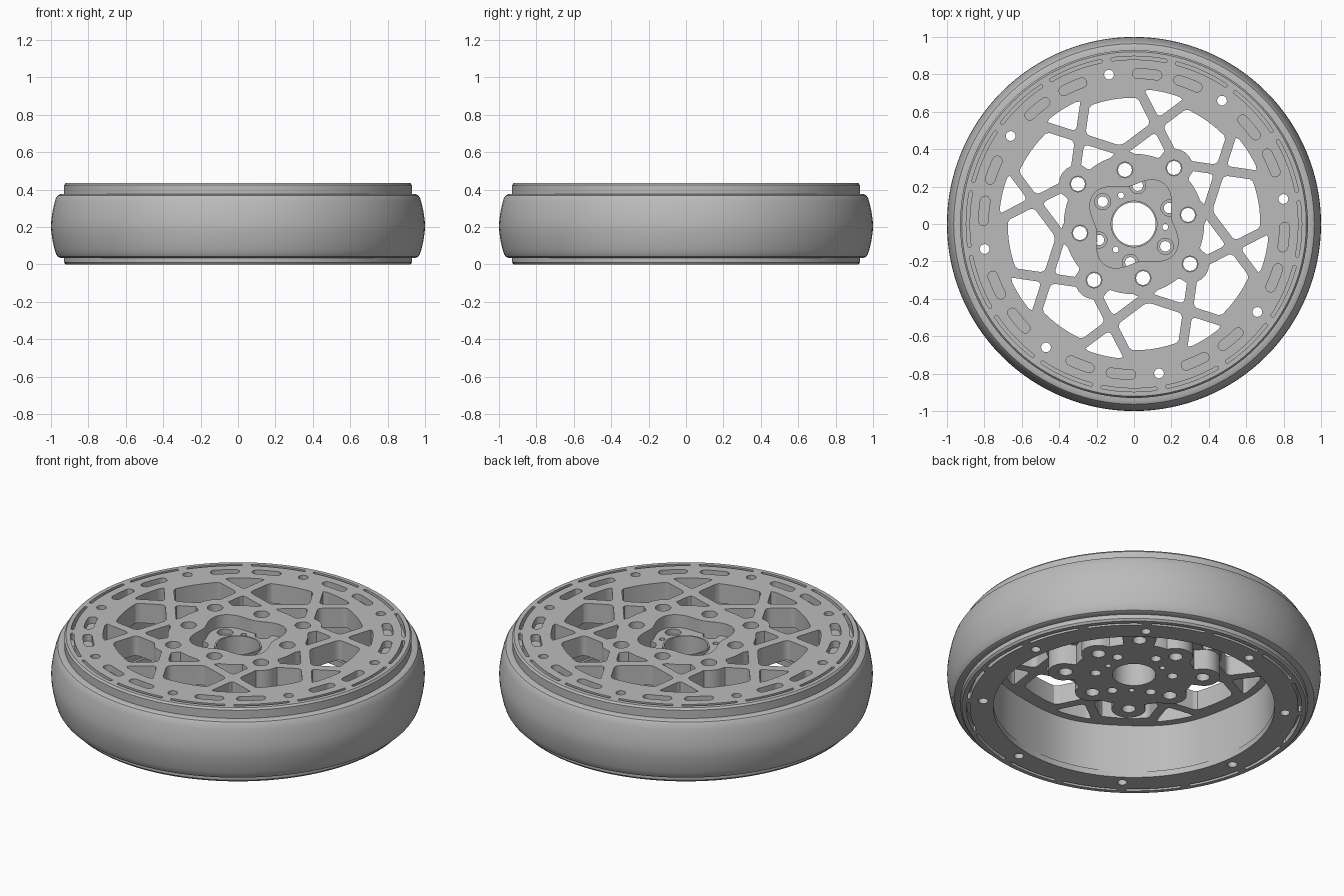
import bpy, bmesh, math
from mathutils import Vector
from mathutils.geometry import intersect_line_line_2d

cube = bpy.data.objects.get("Cube")
if cube:
    bpy.data.objects.remove(cube, do_unlink=True)

metal = bpy.data.materials.new("grey_metal")
metal.use_nodes = True
GREY = (0.5, 0.5, 0.5, 1)
metal.diffuse_color = GREY
metal.node_tree.nodes["Principled BSDF"].inputs["Base Color"].default_value = GREY

NODE = math.radians(9.5)      # rotation of the whole pattern
STEP = math.radians(45)
BAND, NODE_BAND = 0.722, 0.675  # inner radius of the outer band, and at its rivets
parts = []


def polar(r, a):
    return Vector((r * math.cos(a), r * math.sin(a)))


def angle(v):
    return math.atan2(v.y, v.x)


def finish(name, bm):
    bmesh.ops.remove_doubles(bm, verts=bm.verts, dist=1e-5)
    bmesh.ops.recalc_face_normals(bm, faces=bm.faces)
    mesh = bpy.data.meshes.new(name)
    bm.to_mesh(mesh)
    bm.free()
    mesh.materials.append(metal)
    ob = bpy.data.objects.new(name, mesh)
    bpy.context.collection.objects.link(ob)
    parts.append(ob)


def slab(name, loops, z0, z1):
    """Flat plate: the first loop is the outline, the rest are holes."""
    cu = bpy.data.curves.new(name + "_outline", "CURVE")
    cu.dimensions = "2D"
    cu.fill_mode = "BOTH"
    cu.extrude = (z1 - z0) / 2
    for pts in loops:
        sp = cu.splines.new("POLY")
        sp.points.add(len(pts) - 1)
        for p, v in zip(sp.points, pts):
            p.co = (v.x, v.y, 0, 1)
        sp.use_cyclic_u = True
    tmp = bpy.data.objects.new("outline_helper", cu)
    bpy.context.collection.objects.link(tmp)
    dg = bpy.context.evaluated_depsgraph_get()
    mesh = bpy.data.meshes.new_from_object(tmp.evaluated_get(dg))
    bm = bmesh.new()
    bm.from_mesh(mesh)
    bmesh.ops.translate(bm, verts=bm.verts, vec=(0, 0, (z0 + z1) / 2))
    bpy.data.objects.remove(tmp, do_unlink=True)
    bpy.data.curves.remove(cu)
    bpy.data.meshes.remove(mesh)
    finish(name, bm)


def lathe(name, profile, n=128):
    """Closed (radius, z) profile turned about the axle."""
    bm = bmesh.new()
    rings = [[bm.verts.new((*polar(r, math.tau * i / n), z)) for r, z in profile]
             for i in range(n)]
    for i in range(n):
        a, b = rings[i], rings[(i + 1) % n]
        for j in range(len(profile)):
            k = (j + 1) % len(profile)
            bm.faces.new((a[j], b[j], b[k], a[k]))
    finish(name, bm)


def circle(r, c=Vector((0, 0)), n=24):
    return [c + polar(r, math.tau * i / n) for i in range(n)]


def arc_slot(r, a, half_angle, half_width, n=10):
    """Round-ended slot following a circle about the axle."""
    angles = [a + half_angle * (2 * i / n - 1) for i in range(n + 1)]
    out = [polar(r + half_width, t) for t in angles]
    back = [polar(r - half_width, t) for t in reversed(angles)]

    def cap(t, turn):
        return [polar(r, t) + polar(half_width, t + turn * math.pi * k / 6)
                for k in range(1, 6)]
    return out + cap(angles[-1], 1) + back + list(reversed(cap(angles[0], -1)))


# Bolt bosses: alternately nearer and farther from the axle
BOSSES = [((0.293, 0.368)[k % 2], NODE + k * STEP) for k in range(8)]


def hub_radius(a):
    r = 0.325
    for d, b in BOSSES:
        s = 0.092 ** 2 - (d * math.sin(a - b)) ** 2
        if s > 0 and math.cos(a - b) > 0:
            r = max(r, d * math.cos(a - b) + math.sqrt(s))
    return r


def rounded(poly, cut=0.028):
    pts = []
    for i, v in enumerate(poly):
        p, q = poly[i - 1], poly[(i + 1) % len(poly)]
        a = v + (p - v).normalized() * min(cut, (p - v).length / 3)
        b = v + (q - v).normalized() * min(cut, (q - v).length / 3)
        for k in range(5):
            t = k / 4
            pts.append(a * (1 - t) ** 2 + v * 2 * t * (1 - t) + b * t * t)
    return pts


def window(poly, turn, band_radius):
    """Rounded opening, trimmed to arcs along the hub and the outer band."""
    def hub(a):
        return max(0.375, hub_radius(a + turn) + 0.01)

    def band(a):
        return band_radius

    pts, trail = rounded(poly), []
    for p, q in zip(pts, pts[1:] + pts[:1]):
        n = max(1, int((q - p).length / 0.012))
        for k in range(n):
            v = p.lerp(q, k / n)
            limit = band if v.length > band_radius else hub if v.length < hub(angle(v)) else None
            trail.append((v, limit))
    first = next(i for i, (v, s) in enumerate(trail) if s is None and trail[i - 1][1])
    trail = trail[first:] + trail[:first + 1]
    out, crossed = [], None
    for v, limit in trail:
        if limit:
            crossed = limit
            continue
        if crossed:
            a, b = angle(out[-1]), angle(v)
            n = max(2, int(abs(b - a) / 0.025))
            for k in range(1, n):
                t = a + (b - a) * k / n
                out.append(polar(crossed(t), t))
        out.append(v)
        crossed = None
    clean = []
    for v in out[:-1]:
        if not clean or (v - clean[-1]).length > 0.002:
            clean.append(v)
    return [polar(v.length, angle(v) + turn) for v in clean]


# Crossing spokes: each boss sends one spoke to either side of its axis
start, end = Vector((0.395, 0)), polar(0.72, math.radians(33.5))
along = (end - start).normalized()
side = Vector((-along.y, along.x)) * 0.026


def edge(sign):
    base = start + side * sign
    return base - along * 0.08, base + along * 1.0


def mirror(p):
    return polar(p.length, STEP - angle(p))


def flip(p):
    return Vector((p.x, -p.y))


def at_radius(line, r):
    p, d = line[0], (line[1] - line[0]).normalized()
    b = p.dot(d)
    return p + d * (-b + math.sqrt(b * b - p.length_squared + r * r))


inner, outer = edge(1), edge(-1)
axis = (Vector((0, 0)), polar(2, STEP / 2))
corner = intersect_line_line_2d(*outer, *[mirror(p) for p in inner])
tip = intersect_line_line_2d(*outer, Vector((0, 0)), Vector((1, 0)))
foot = at_radius(inner, 0.368)
rim_o, rim_i = at_radius(outer, 0.78), at_radius(inner, 0.78)
shapes = [
    ([foot, intersect_line_line_2d(*inner, *axis), mirror(foot)], BAND),
    ([intersect_line_line_2d(*outer, *axis), mirror(rim_o), rim_o], BAND),
    ([tip, flip(corner), flip(mirror(rim_i)), mirror(rim_i), corner], NODE_BAND),
]
windows = [window(s, NODE + k * STEP, b) for k in range(8) for s, b in shapes]

# Repeating holes
rim_holes = [circle(0.026, polar(0.81, NODE + k * STEP)) for k in range(8)]
grooves = [arc_slot(0.888, NODE + (k + 0.5) * STEP / 2, math.radians(9.2), 0.009)
           for k in range(16)]
pockets = [arc_slot(0.805, NODE + (k + 0.5) * STEP + math.radians(o), math.radians(3.8), 0.026)
           for k in range(8) for o in (-8, 8)]


def bolts(r):
    return [circle(r, polar(d, a)) for d, a in BOSSES]


def lugs(r):
    return [circle(r, polar(0.206, math.radians(24.5 + 60 * k))) for k in range(6)]


pins = [circle(0.016, polar(0.168, math.radians(114.5 + 120 * k))) for k in range(3)]
TURN = [math.tau * i / 360 for i in range(360)]
hub_recess = [polar(0.235 - 0.033 * math.cos(4 * (a - NODE)), a) for a in TURN[::2]]
hub_outline = [polar(hub_radius(a), a) for a in TURN]
bore = circle(0.116, n=64)

# Spoked face, in two layers so the slots stay shallow
face_edge = circle(0.915, n=128)
slab("face_plate", [face_edge, hub_recess] + windows + rim_holes + grooves + pockets
     + bolts(0.042), 0.395, 0.435)
slab("spoke_plate", [face_edge, hub_recess] + windows + rim_holes + bolts(0.037), 0.32, 0.395)

# Hub with counterbored fasteners and a collar round the bore
slab("hub_seat", [hub_outline, bore] + bolts(0.037) + lugs(0.043) + pins, 0.33, 0.36)
slab("hub_core", [hub_outline, bore] + bolts(0.037) + lugs(0.028) + pins, 0.2, 0.33)
slab("bore_collar", [circle(0.125, n=64), bore], 0.36, 0.375)

# Rim barrel, gently swelling at the rivets, and back flange
well = circle(0.753, n=128)
swell = [polar(0.761 - 0.007 * math.cos(8 * (a - NODE)), a) for a in TURN[::2]]
slab("rim_barrel", [face_edge, swell] + rim_holes, 0.035, 0.32)
slab("back_flange", [face_edge, well] + rim_holes + grooves, 0.0, 0.035)
lathe("front_lip", [(0.912, 0.32), (0.93, 0.32), (0.93, 0.424), (0.921, 0.435), (0.912, 0.435)])
lathe("back_lip", [(0.912, 0.0), (0.921, 0.0), (0.93, 0.011), (0.93, 0.07), (0.912, 0.07)])

# Tyre: half of the bulging section, mirrored about its middle
half = [(0.92, 0.17), (0.95, 0.17), (0.964, 0.164), (0.973, 0.15), (0.981, 0.125),
        (0.991, 0.08), (0.998, 0.035)]
mid = 0.206
lathe("tyre", [(r, mid + z) for r, z in half] + [(1.0, mid)]
      + [(r, mid - z) for r, z in reversed(half)])

for ob in bpy.context.selected_objects:
    ob.select_set(False)
for ob in parts:
    ob.select_set(True)
bpy.context.view_layer.objects.active = parts[0]
bpy.ops.object.shade_smooth_by_angle(angle=math.radians(30))
